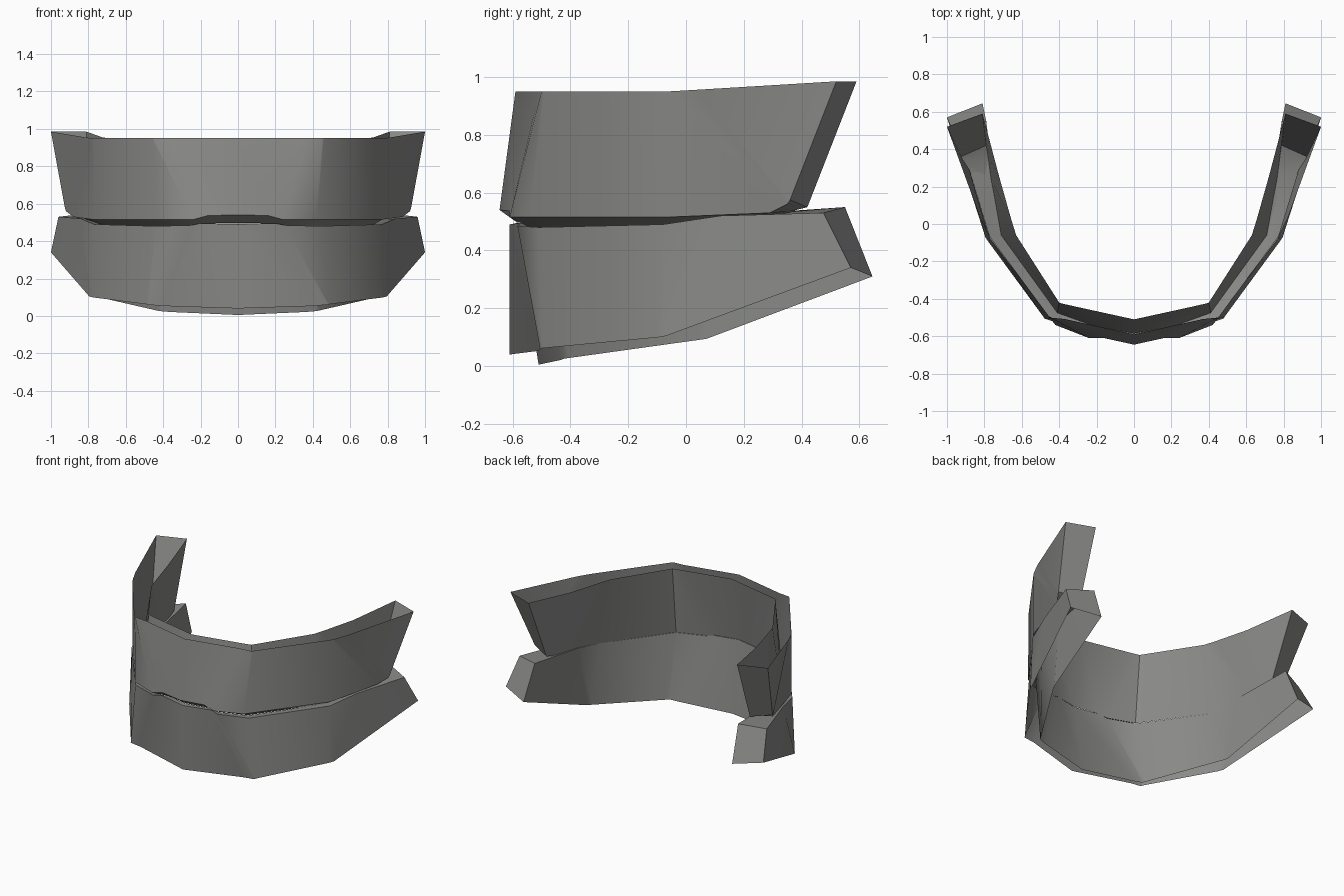
import bpy, bmesh

if "Cube" in bpy.data.objects:
    bpy.data.objects.remove(bpy.data.objects["Cube"])

grey = bpy.data.materials.new("warm_grey")
grey.diffuse_color = (0.25, 0.255, 0.245, 1)
grey.use_nodes = True
grey.node_tree.nodes["Principled BSDF"].inputs["Base Color"].default_value = grey.diffuse_color


def band(name, stations, open_side):
    """Mirrored U-shaped shell; each station holds outer top, outer bottom, inner bottom, inner top.
    open_side is the side of the section left without faces: 1 = underside, 3 = top."""
    bm = bmesh.new()
    left = [[(-x, y, z) for x, y, z in s] for s in reversed(stations[1:])]
    rings = [[bm.verts.new(p) for p in s] for s in left + stations]
    for a, b in zip(rings, rings[1:]):
        for i in range(4):
            j = (i + 1) % 4
            bm.faces.new((a[i], a[j], b[j], b[i]))
    bm.faces.new(rings[0])
    bm.faces.new(rings[-1])
    bmesh.ops.recalc_face_normals(bm, faces=bm.faces)
    # Leave the rim open so the band is a hollow shell
    j = (open_side + 1) % 4
    rim = [f for a, b in zip(rings, rings[1:]) for f in a[open_side].link_faces
           if {a[open_side], a[j], b[open_side], b[j]} == set(f.verts)]
    bmesh.ops.delete(bm, geom=rim, context='FACES_ONLY')
    me = bpy.data.meshes.new(name)
    bm.to_mesh(me)
    bm.free()
    ob = bpy.data.objects.new(name, me)
    bpy.context.collection.objects.link(ob)
    me.materials.append(grey)
    bpy.ops.object.select_all(action='DESELECT')
    bpy.context.view_layer.objects.active = ob
    ob.select_set(True)
    bpy.ops.object.shade_smooth_by_angle(angle=0.6)
    return ob


# Upper band, from the middle of the front to the rear tip, open at the top
band("upper_band", [
    [(0, -.59, .95), (0, -.645, .54), (0, -.585, .497), (0, -.51, .95)],
    [(.37, -.508, .95), (.16, -.61, .537), (.16, -.555, .495), (.32, -.44, .95)],
    [(.45, -.50, .95), (.24, -.61, .515), (.23, -.54, .48), (.39, -.424, .95)],
    [(.46, -.49, .95), (.42, -.54, .515), (.41, -.475, .48), (.40, -.42, .95)],
    [(.77, -.07, .95), (.77, -.07, .515), (.71, -.06, .48), (.63, -.06, .95)],
    [(.785, -.045, .951), (.88, .29, .53), (.765, .24, .52), (.655, .02, .95)],
    [(.825, .04, .956), (.92, .35, .56), (.78, .36, .535), (.72, .25, .953)],
    [(1.0, .52, .985), (.925, .36, .575), (.79, .42, .55), (.81, .59, .985)],
], 3)

# Lower band, climbing towards the rear tips, open underneath
band("lower_band", [
    [(0, -.61, .49), (0, -.61, .04), (0, -.51, .005), (0, -.585, .495)],
    [(.20, -.572, .495), (.40, -.508, .053), (.36, -.434, .021), (.16, -.553, .493)],
    [(.25, -.583, .485), (.48, -.505, .06), (.42, -.42, .026), (.23, -.54, .478)],
    [(.44, -.51, .48), (.485, -.495, .062), (.43, -.405, .028), (.41, -.475, .478)],
    [(.77, -.08, .49), (.775, -.10, .099), (.70, .04, .09), (.71, -.06, .48)],
    [(.84, .12, .52), (.795, -.07, .104), (.715, .07, .094), (.74, .14, .515)],
    [(.96, .475, .53), (1.0, .57, .34), (.81, .645, .31), (.79, .55, .55)],
], 1)
